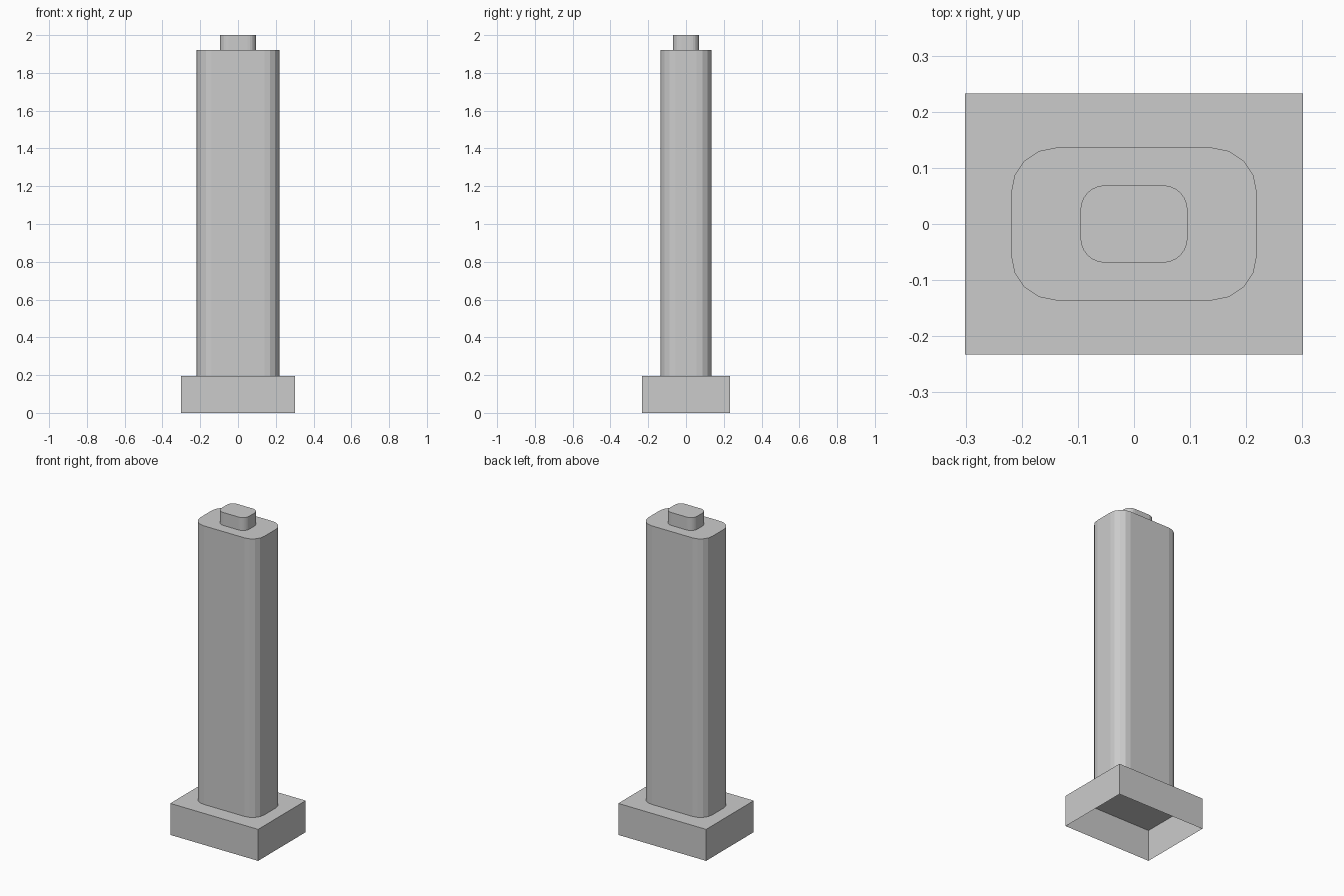
import bpy, bmesh, math

if "Cube" in bpy.data.objects:
    bpy.data.objects.remove(bpy.data.objects["Cube"])

# one plain grey for the whole model
grey = bpy.data.materials.new("plain_grey")
grey.diffuse_color = (0.6, 0.6, 0.6, 1)
grey.use_nodes = True
grey.node_tree.nodes["Principled BSDF"].inputs["Base Color"].default_value = grey.diffuse_color


def rounded_rect(hx, hy, r, seg):
    """Outline of a rectangle with rounded corners, counter-clockwise."""
    if r == 0:
        return [(hx, hy), (-hx, hy), (-hx, -hy), (hx, -hy)]
    pts = []
    for q, (sx, sy) in enumerate([(1, 1), (-1, 1), (-1, -1), (1, -1)]):
        for i in range(seg + 1):
            a = math.radians(90 * (q + i / seg))
            pts.append((sx * (hx - r) + r * math.cos(a),
                        sy * (hy - r) + r * math.sin(a)))
    return pts


def prism(name, outline, z0, z1):
    """Upright shell with a closed top and an open underside."""
    bm = bmesh.new()
    low = [bm.verts.new((x, y, z0)) for x, y in outline]
    top = [bm.verts.new((x, y, z1)) for x, y in outline]
    n = len(outline)
    for i in range(n):
        j = (i + 1) % n
        bm.faces.new((low[i], low[j], top[j], top[i]))
    bm.faces.new(top)
    mesh = bpy.data.meshes.new(name)
    bm.to_mesh(mesh)
    bm.free()
    mesh.materials.append(grey)
    ob = bpy.data.objects.new(name, mesh)
    bpy.context.collection.objects.link(ob)
    return ob


# square plinth, hollow underneath
prism("base", rounded_rect(0.301, 0.233, 0, 0), 0, 0.195)
# tall column with faceted rounded corners
prism("column", rounded_rect(0.219, 0.136, 0.08, 4), 0.195, 1.92)
# small cap block on top
prism("cap", rounded_rect(0.0955, 0.069, 0.044, 6), 1.92, 2.0)
